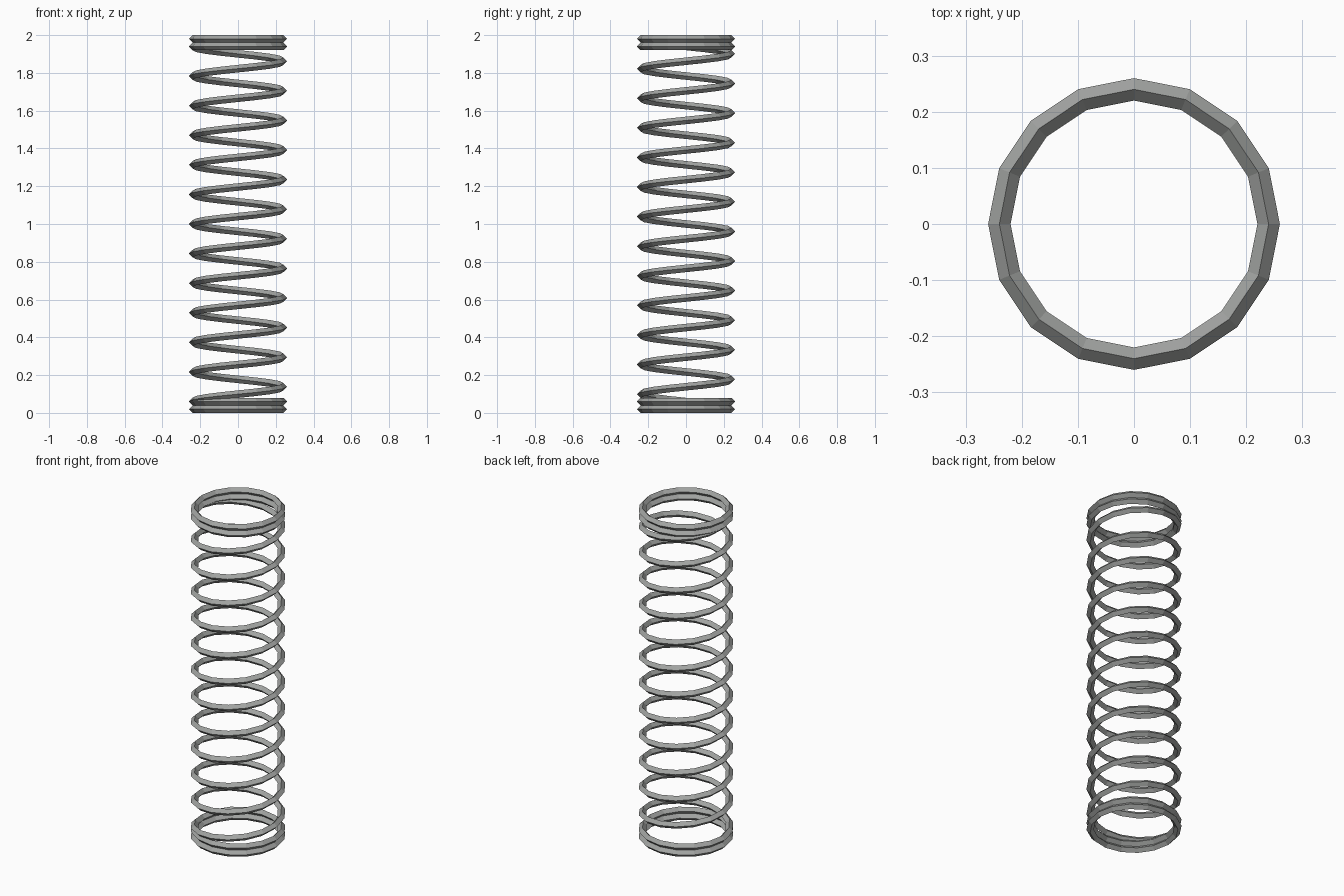
import bpy
import bmesh
from math import cos, sin, pi, tau

cube = bpy.data.objects.get("Cube")
if cube:
    bpy.data.objects.remove(cube, do_unlink=True)

RADIUS = 0.24      # centre line of the wire
WIRE = 0.02        # half diagonal of the diamond wire section
STEPS = 16         # segments per turn
TURNS = 12
RING_Z = (0.02, 0.06, 1.94, 1.98)

steel = bpy.data.materials.new("steel_grey")
steel.use_nodes = True
colour = (0.36, 0.37, 0.36, 1)
steel.diffuse_color = colour
steel.node_tree.nodes["Principled BSDF"].inputs["Base Color"].default_value = colour


def wire(name, path, closed):
    """Sweep a diamond section along (angle, height) stations."""
    bm = bmesh.new()
    loops = []
    for angle, z in path:
        loop = []
        for k in range(4):
            r = RADIUS + WIRE * cos(k * pi / 2)
            h = z + WIRE * sin(k * pi / 2)
            loop.append(bm.verts.new((r * cos(angle), r * sin(angle), h)))
        loops.append(loop)
    pairs = list(zip(loops, loops[1:]))
    if closed:
        pairs.append((loops[-1], loops[0]))
    else:
        bm.faces.new(loops[0])
        bm.faces.new(loops[-1])
    for a, b in pairs:
        for k in range(4):
            n = (k + 1) % 4
            bm.faces.new((a[k], b[k], b[n], a[n]))
    bmesh.ops.recalc_face_normals(bm, faces=bm.faces)
    mesh = bpy.data.meshes.new(name)
    bm.to_mesh(mesh)
    bm.free()
    mesh.materials.append(steel)
    obj = bpy.data.objects.new(name, mesh)
    bpy.context.collection.objects.link(obj)
    return obj


# Flat closed coils at both ends
for name, z in zip(("bottom_ring", "lower_ring", "upper_ring", "top_ring"), RING_Z):
    wire(name, [(i * tau / STEPS, z) for i in range(STEPS)], True)

# Open coil, rising counterclockwise from the left-hand side of the front
count = STEPS * TURNS
low, high = RING_Z[1], RING_Z[2]
wire("spring_coil",
     [(pi + i * tau / STEPS, low + (high - low) * i / count) for i in range(count + 1)],
     False)
